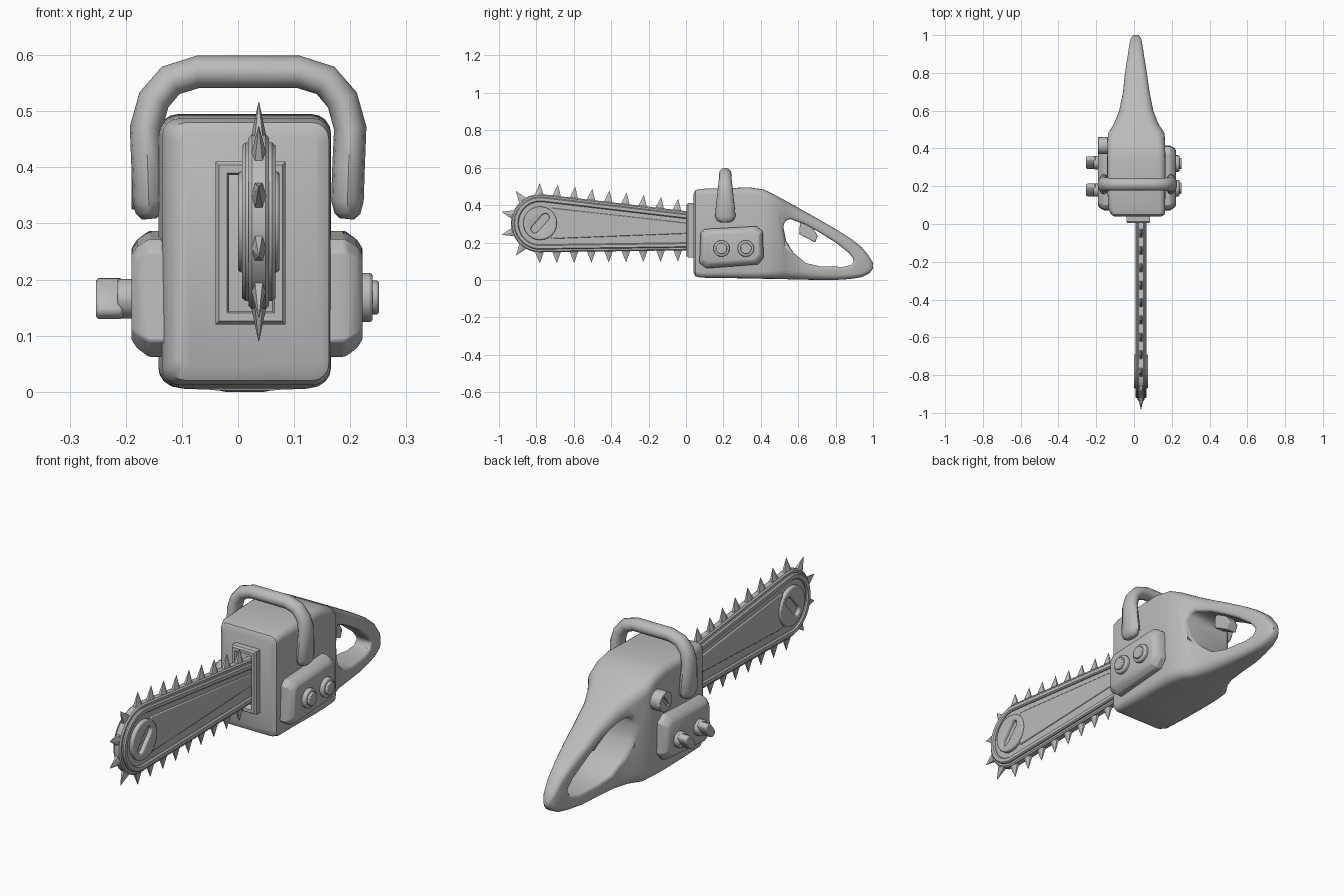
import bpy, bmesh, math
from mathutils import Vector, Matrix

if "Cube" in bpy.data.objects:
    bpy.data.objects.remove(bpy.data.objects["Cube"])

grey = bpy.data.materials.new("plain_grey")
grey.use_nodes = True
grey.diffuse_color = (0.5, 0.5, 0.5, 1)
grey.node_tree.nodes["Principled BSDF"].inputs["Base Color"].default_value = (0.5, 0.5, 0.5, 1)
BAR_X = 0.037


def finish(name, bm, bevel=0, segments=2, smooth=35):
    bmesh.ops.recalc_face_normals(bm, faces=bm.faces)
    mesh = bpy.data.meshes.new(name)
    bm.to_mesh(mesh)
    bm.free()
    ob = bpy.data.objects.new(name, mesh)
    bpy.context.collection.objects.link(ob)
    mesh.materials.append(grey)
    if bevel:
        mod = ob.modifiers.new("bevel", 'BEVEL')
        mod.width, mod.segments, mod.limit_method = bevel, segments, 'ANGLE'
    if smooth:
        shade(ob, smooth)
    return ob


def shade(ob, angle):
    bpy.ops.object.select_all(action='DESELECT')
    ob.select_set(True)
    bpy.context.view_layer.objects.active = ob
    bpy.ops.object.shade_smooth_by_angle(angle=math.radians(angle))


def loft(bm, loops, closed=False):
    """Skin equal-length loops; cap the ends unless the chain is closed."""
    rows = [[bm.verts.new(p) for p in loop] for loop in loops]
    pairs = list(zip(rows, rows[1:])) + ([(rows[-1], rows[0])] if closed else [])
    for a, b in pairs:
        for i in range(len(a)):
            j = (i + 1) % len(a)
            bm.faces.new((a[i], a[j], b[j], b[i]))
    if not closed:
        bm.faces.new(rows[0])
        bm.faces.new(rows[-1])


def prism(name, pts, x0, x1, bevel=0, **kw):
    bm = bmesh.new()
    loft(bm, [[(x, y, z) for y, z in pts] for x in (x0, x1)])
    return finish(name, bm, bevel, **kw)


def cut(ob, cutter, first=True):
    cutter.hide_render = True
    cutter.hide_viewport = True
    mod = ob.modifiers.new("cut", 'BOOLEAN')
    mod.operation, mod.object, mod.solver = 'DIFFERENCE', cutter, 'EXACT'
    if first:
        ob.modifiers.move(len(ob.modifiers) - 1, 0)


def circle(y, z, r, n=20):
    return [(y + r * math.cos(2 * math.pi * i / n), z + r * math.sin(2 * math.pi * i / n)) for i in range(n)]


def capsule(y, z, half_length, r, angle, n=6):
    pts = []
    for end in (0, math.pi):
        cy, cz = y + half_length * math.cos(angle + end), z + half_length * math.sin(angle + end)
        for i in range(n + 1):
            a = angle + end - math.pi / 2 + math.pi * i / n
            pts.append((cy + r * math.cos(a), cz + r * math.sin(a)))
    return pts


def bar_outline(r, back=0.06):
    """Tapered bar shape: round nose, narrower toward the body."""
    arc = [(-0.78 + r * math.cos(a), 0.303 + r * math.sin(a))
           for a in (math.radians(83 + 194 * i / 20) for i in range(21))]
    half = r - 0.055
    return [(back, 0.26 + half)] + arc + [(back, 0.26 - half)]


# Body: rounded sections (y, bottom, top, middle x, half width, corner radius)
sections = [
    (0.04, .04, .46, .02, .125, .02), (0.05, .02, .48, .02, .142, .03),
    (0.08, .012, .487, .015, .15, .03), (0.2, .01, .49, .012, .154, .035),
    (0.34, .008, .495, .012, .154, .035), (0.42, .006, .482, .012, .153, .04),
    (0.48, .005, .452, .012, .15, .045), (0.53, .004, .425, .012, .118, .05),
    (0.6, .002, .386, .012, .09, .045), (0.7, 0, .33, .012, .07, .035),
    (0.8, 0, .272, .01, .058, .03), (0.88, .005, .222, .01, .045, .028),
    (0.94, .015, .175, .01, .036, .026), (0.98, .035, .125, .01, .028, .022),
    (1.0, .06, .09, .01, .015, .012)]


def section_loop(y, zb, zt, cx, w, r):
    loop = []
    for q, (sx, top) in enumerate(((1, 1), (-1, 1), (-1, 0), (1, 0))):
        for i in range(5):
            a = math.pi / 2 * (q + i / 4)
            loop.append((cx + sx * (w - r) + r * math.cos(a), y,
                         (zt - r if top else zb + r) + r * math.sin(a)))
    return loop


bm = bmesh.new()
loft(bm, [section_loop(*s) for s in sections])
body = finish("body", bm, smooth=40)

# Grip opening through the rear of the body, with softened rim
grip = [(.52, .285), (.53, .318), (.56, .325), (.64, .295), (.72, .25), (.8, .2), (.87, .145),
        (.9, .105), (.885, .08), (.84, .07), (.72, .072), (.64, .09), (.575, .145), (.535, .21)]
cut(body, prism("grip_cutter", grip, -0.3, 0.3))
rim = body.modifiers.new("rim", 'BEVEL')
rim.width, rim.segments, rim.limit_method = 0.014, 3, 'ANGLE'
rim.angle_limit, rim.use_clamp_overlap = math.radians(55), False
body.modifiers.move(len(body.modifiers) - 1, 1)

prism("trigger", [(.61, .31), (.605, .245), (.69, .2), (.705, .235), (.67, .29)], -0.015, 0.04, 0.005)

# Top carrying handle: half path (offset from middle, z, thickness), mirrored
half = [(.176, .308, .45), (.177, .318, .8), (.177, .34, 1), (.179, .4, 1), (.182, .47, 1),
        (.168, .52, 1), (.138, .555, 1), (.09, .57, 1)]
path = [(-o, z, t) for o, z, t in half] + [(o, z, t) for o, z, t in reversed(half)]
bm = bmesh.new()
loops = []
for i, (o, z, t) in enumerate(path):
    a, b = path[max(i - 1, 0)], path[min(i + 1, len(path) - 1)]
    side = Vector((b[0] - a[0], 0, b[1] - a[1])).normalized().cross(Vector((0, 1, 0)))
    depth = 0.033 + 0.022 * min(1, max(0, (0.55 - z) / 0.2))
    loops.append([Vector((0.018 + o, 0.21, z)) + side * 0.029 * t * math.cos(k * math.pi / 6)
                  + Vector((0, depth * t * math.sin(k * math.pi / 6), 0)) for k in range(12)])
loft(bm, loops)
finish("carrying_handle", bm, smooth=45)

# Side covers: chamfered plates, one on each side
cover = [(.1, .272), (.375, .287), (.41, .26), (.415, .12), (.385, .083), (.11, .062), (.072, .09), (.078, .25)]
for name, s in (("left_cover", 1), ("right_cover", -1)):
    bm = bmesh.new()
    loops = []
    for out, k in ((.14, 1), (.175, 1), (.196, .86), (.206, .72)):
        loops.append([(0.016 + s * out, .245 + (y - .245) * (k + 1) / 2 , .174 + (z - .174) * k) for y, z in cover])
    loft(bm, loops)
    finish(name, bm, 0.004)

# Round buttons on one side, turn knobs on the other
for i, y in enumerate((0.19, 0.32)):
    prism(f"button_base_{i}", circle(y, .168, .044), 0.2, 0.24, 0.006)
    prism(f"button_top_{i}", circle(y, .168, .03), 0.2, 0.251, 0.004)
    yk = y - 0.01 + 0.015 * i
    prism(f"knob_stem_{i}", circle(yk, .166, .036, 12), -0.215, -0.17, 0.005)
    prism(f"knob_grip_{i}", capsule(yk, .166, .024, .02, math.radians(50), 3), -0.253, -0.205, 0.006)

# Filler cap with a coin slot
cap = prism("filler_cap", circle(.415, .37, .045), -0.19, -0.12, 0.008)
cut(cap, prism("cap_cutter", capsule(.415, .37, .024, .008, 0.9), -0.21, -0.18))

# Guard frame where the bar leaves the body
frame = [(-.04, .12), (.085, .12), (.085, .41), (-.04, .41)]
bm = bmesh.new()
loops = []
for inset, y in ((0, .05), (0, .012), (.006, .004), (.02, .004), (.024, .012), (.024, .05)):
    loops.append([(x + (inset if x < 0 else -inset), y, z + (inset if z < .2 else -inset)) for x, z in frame])
loft(bm, loops, closed=True)
finish("guard_frame", bm)

# Guide bar: core plate, raised rail and tapered centre panels
prism("guide_bar", bar_outline(.14), BAR_X - .02, BAR_X + .02)
bm = bmesh.new()
rail = ((.141, -.024), (.136, -.03), (.12, -.03), (.115, -.024),
        (.115, .024), (.12, .03), (.136, .03), (.141, .024))
loft(bm, [[(BAR_X + x, y, z) for y, z in bar_outline(r)] for r, x in rail], closed=True)
finish("bar_rail", bm, smooth=25)
panel = [(-.72, .385), (.06, .298), (.06, .25), (-.72, .22)]
prism("bar_panel", panel, BAR_X - .026, BAR_X + .026, 0.004)

# Nose boss with a slanted slot on both faces
boss = prism("nose_boss", circle(-.78, .303, .09, 24), BAR_X - .037, BAR_X + .037, 0.006)
cut(boss, prism("slot_cutter", capsule(-.78, .303, .042, .021, math.radians(48)), -0.1, 0.2))

# Chain band around the bar
bm = bmesh.new()
band = ((.137, -.018), (.15, -.018), (.156, -.012), (.156, .012), (.15, .018), (.137, .018))
loft(bm, [[(BAR_X + x, y, z) for y, z in bar_outline(r)] for r, x in band], closed=True)
finish("chain_band", bm, smooth=25)

# Teeth spaced evenly along the chain
bm = bmesh.new()
track = [Vector((0, y, z)) for y, z in bar_outline(.15)]
travel, pitch = 0.11, 0.0925
for a, b in zip(track, track[1:]):
    length = (b - a).length
    along = (b - a) / length
    outward = Vector((0, -along.z, along.y)) * -1
    while travel < length:
        base = a + along * travel + Vector((BAR_X, 0, 0))
        if base.y < 0:
            turn = Matrix((Vector((1, 0, 0)), along, outward)).transposed().to_4x4()
            place = Matrix.Translation(base + outward * 0.03) @ turn @ Matrix.Diagonal((.5, 1, 1, 1))
            bmesh.ops.create_cone(bm, cap_ends=True, segments=6, radius1=.03, radius2=.001, depth=.068,
                                  matrix=place @ Matrix.Rotation(math.pi / 6, 4, 'Z'))
        travel += pitch
    travel -= length
finish("chain_teeth", bm, smooth=0)
